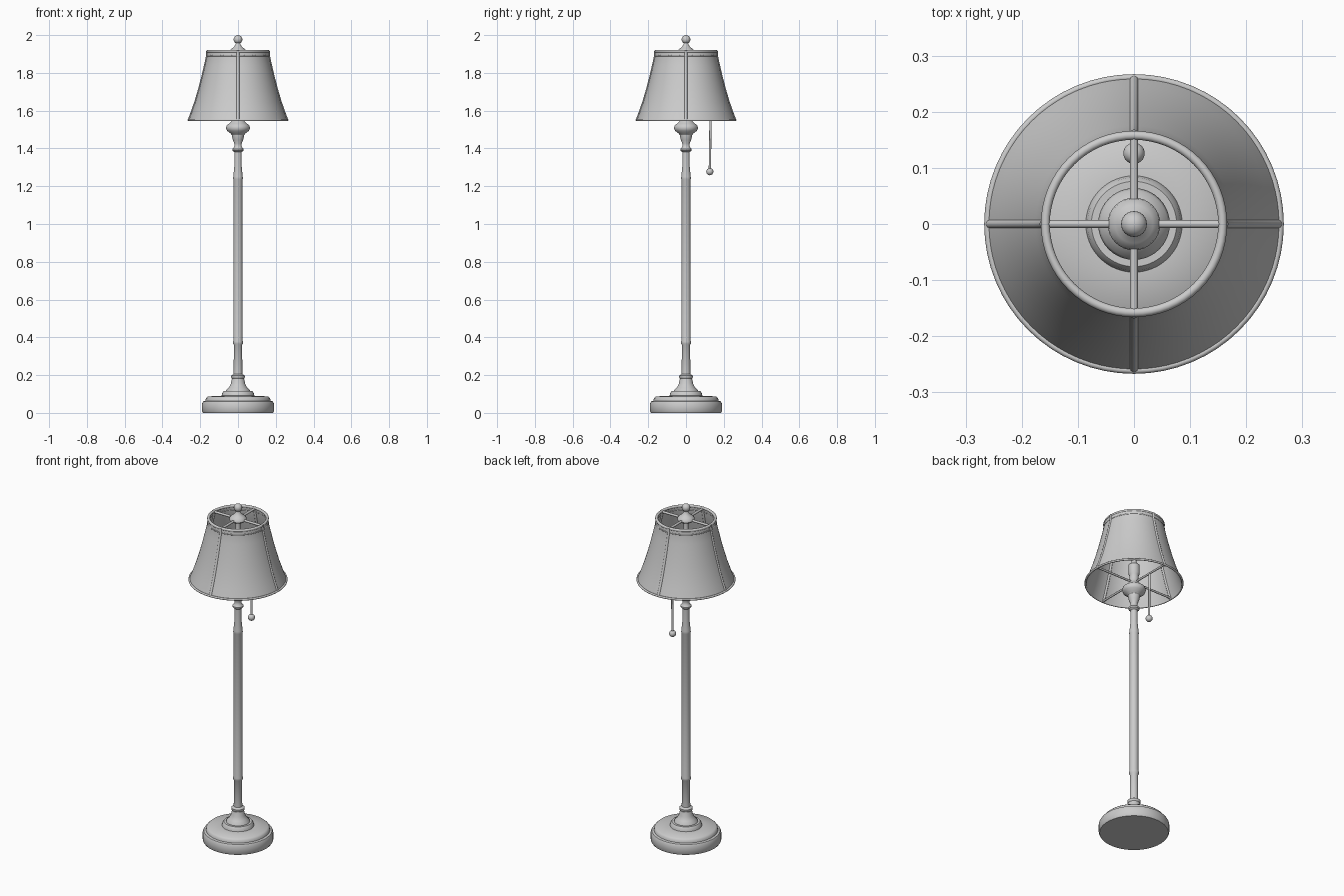
import bpy, bmesh, math
from mathutils import Vector

cube = bpy.data.objects.get("Cube")
if cube:
    bpy.data.objects.remove(cube)

GREY = (0.6, 0.6, 0.6, 1)
mat = bpy.data.materials.new("plain grey")
mat.use_nodes = True
mat.diffuse_color = GREY
mat.node_tree.nodes["Principled BSDF"].inputs["Base Color"].default_value = GREY


def finish(bm, name, angle=40):
    """Turn a bmesh into a smooth-shaded object with the lamp material."""
    bmesh.ops.recalc_face_normals(bm, faces=bm.faces)
    mesh = bpy.data.meshes.new(name)
    bm.to_mesh(mesh)
    bm.free()
    mesh.materials.append(mat)
    obj = bpy.data.objects.new(name, mesh)
    bpy.context.collection.objects.link(obj)
    bpy.ops.object.select_all(action="DESELECT")
    obj.select_set(True)
    bpy.context.view_layer.objects.active = obj
    bpy.ops.object.shade_smooth_by_angle(angle=math.radians(angle))
    return obj


def lathe(name, profile, sides=48, closed=False):
    """Revolve (radius, height) points around z."""
    bm = bmesh.new()
    verts = [bm.verts.new((r, 0, z)) for r, z in profile]
    pairs = list(zip(verts, verts[1:]))
    if closed:
        pairs.append((verts[-1], verts[0]))
    edges = [bm.edges.new(p) for p in pairs]
    bmesh.ops.spin(bm, geom=verts + edges, cent=(0, 0, 0), axis=(0, 0, 1),
                   angle=math.tau, steps=sides, use_duplicate=False)
    bmesh.ops.remove_doubles(bm, verts=bm.verts, dist=0.0002)
    return finish(bm, name)


def ring(name, radius, z, thick):
    steps = [math.tau * i / 10 for i in range(10)]
    return lathe(name, [(radius + thick * math.cos(a), z + thick * math.sin(a))
                        for a in steps], 64, True)


def rod(name, start, end, radius):
    a, b = Vector(start), Vector(end)
    bm = bmesh.new()
    bmesh.ops.create_cone(bm, cap_ends=True, segments=12, radius1=radius,
                          radius2=radius, depth=(b - a).length)
    obj = finish(bm, name)
    obj.location = (a + b) / 2
    obj.rotation_euler = (b - a).to_track_quat("Z", "Y").to_euler()
    return obj


def ball(name, centre, radius):
    bm = bmesh.new()
    bmesh.ops.create_uvsphere(bm, u_segments=24, v_segments=14, radius=radius)
    obj = finish(bm, name, 60)
    obj.location = centre
    return obj


# Stepped round foot
lathe("base", [(0, 0), (0.185, 0), (0.19, 0.008), (0.19, 0.05), (0.184, 0.061),
               (0.172, 0.064), (0.17, 0.078), (0.16, 0.087), (0.086, 0.091),
               (0.083, 0.106), (0.076, 0.115), (0, 0.115)], 64)

# Bell-shaped collar and turned pole
lathe("pole", [(0.064, 0.113), (0.062, 0.122), (0.048, 0.135), (0.038, 0.155),
               (0.032, 0.182), (0.036, 0.187), (0.036, 0.197), (0.023, 0.205),
               (0.022, 0.36), (0.026, 0.366), (0.026, 0.378), (0.024, 0.386),
               (0.024, 1.235), (0.026, 1.24), (0.025, 1.25), (0.019, 1.31),
               (0.019, 1.38), (0.029, 1.388), (0.03, 1.397), (0.02, 1.408),
               (0.019, 1.425), (0.027, 1.445), (0.032, 1.465), (0.033, 1.475)], 32)

# Rounded cup under the shade, then the socket and stem
lathe("cup", [(0.033, 1.472), (0.04, 1.48), (0.058, 1.493), (0.064, 1.508),
              (0.06, 1.522), (0.046, 1.533), (0.034, 1.545), (0.025, 1.56),
              (0.025, 1.6), (0.031, 1.61), (0.031, 1.66), (0.014, 1.68),
              (0.012, 1.9)], 40)

# Hub and finial
lathe("finial_stem", [(0.012, 1.895), (0.04, 1.9), (0.047, 1.908), (0.045, 1.918),
                      (0.034, 1.928), (0.024, 1.936), (0.014, 1.948),
                      (0.01, 1.965)], 32)
ball("finial_ball", (0, 0, 1.977), 0.023)

# Flared shade with a thin wall
outer = [(0.163, 1.918), (0.164, 1.89), (0.175, 1.84), (0.189, 1.78),
         (0.206, 1.715), (0.225, 1.65), (0.244, 1.595), (0.262, 1.547)]
inner = [(r - 0.005, z) for r, z in reversed(outer)]
lathe("shade", outer + inner, 80, True)
ring("shade_top_rim", 0.158, 1.914, 0.008)
ring("shade_top_band", 0.162, 1.89, 0.004)
ring("shade_bottom_rim", 0.261, 1.551, 0.006)

# Four seams along the shade, with top and bottom spokes in line
for i, side in enumerate(("left", "back", "right", "front")):
    turn = i * math.pi / 2
    c, s = math.cos(turn), math.sin(turn)
    curve = bpy.data.curves.new("seam", "CURVE")
    curve.dimensions = "3D"
    curve.bevel_depth = 0.008
    curve.bevel_resolution = 2
    line = curve.splines.new("POLY")
    line.points.add(len(outer) - 1)
    for p, (r, z) in zip(line.points, outer):
        p.co = ((r - 0.003) * c, (r - 0.003) * s, z, 1)
    seam = bpy.data.objects.new("shade_seam_" + side, curve)
    curve.materials.append(mat)
    bpy.context.collection.objects.link(seam)
    rod("top_spoke_" + side, (0.01 * c, 0.01 * s, 1.911),
        (0.156 * c, 0.156 * s, 1.911), 0.007)
    rod("bottom_spoke_" + side, (0.01 * c, 0.01 * s, 1.555),
        (0.258 * c, 0.258 * s, 1.555), 0.006)

# Pull cord hanging behind the pole
rod("pull_cord", (0, 0.13, 1.56), (0, 0.126, 1.28), 0.006)
ball("pull_knob", (0, 0.126, 1.277), 0.019)
